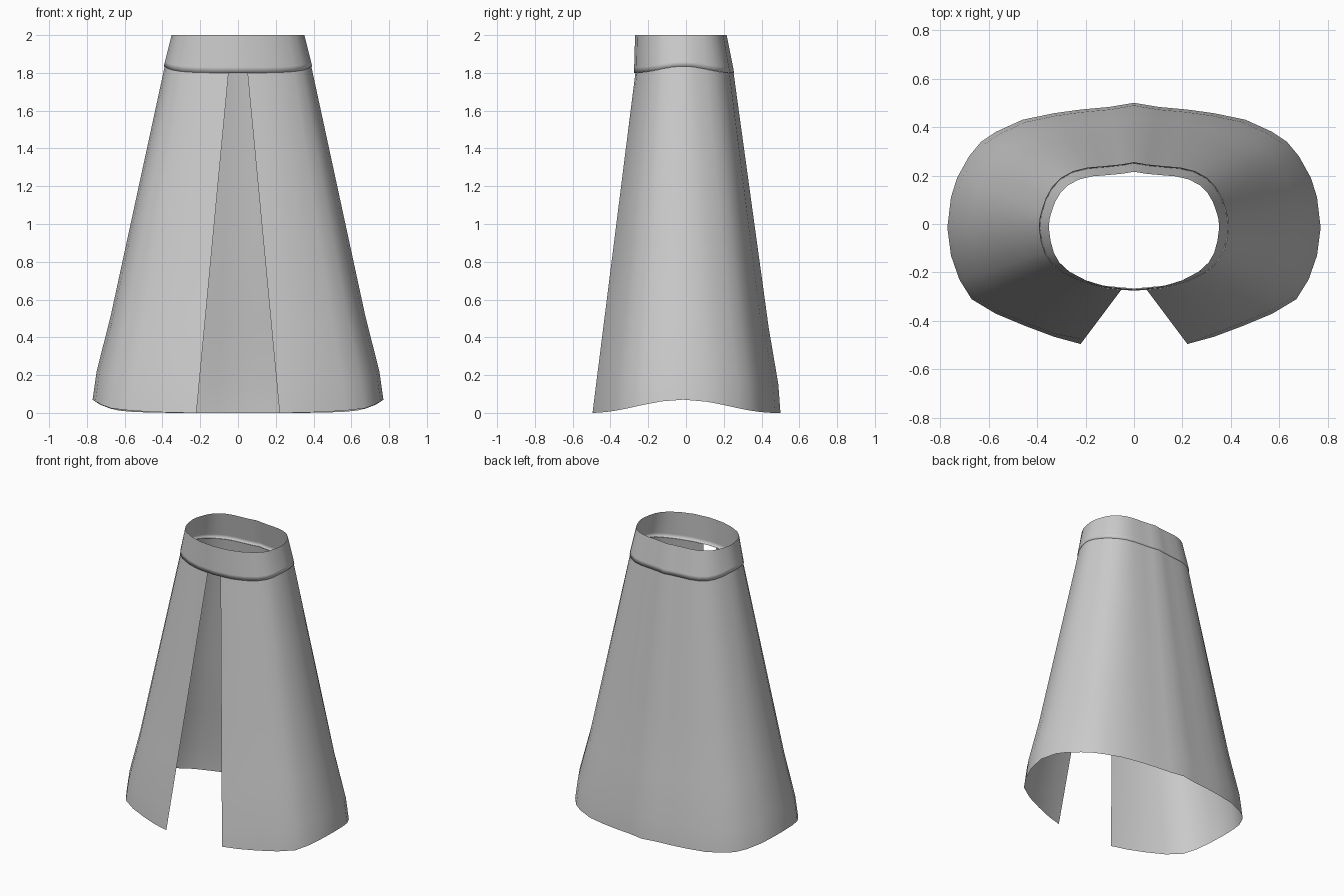
import bpy
import bmesh
from math import cos, pi

if "Cube" in bpy.data.objects:
    bpy.data.objects.remove(bpy.data.objects["Cube"], do_unlink=True)

grey = bpy.data.materials.new("grey cloth")
grey.use_nodes = True
COLOUR = (0.6, 0.6, 0.6, 1)
grey.diffuse_color = COLOUR
grey.node_tree.nodes["Principled BSDF"].inputs["Base Color"].default_value = COLOUR

# Half outlines, running from the centre back around the side to the front slit
HEM = [(0, .5), (.10, .483), (.22, .472), (.33, .457), (.46, .43), (.57, .38),
       (.63, .34), (.68, .28), (.73, .19), (.755, .11), (.77, -.015), (.755, -.13),
       (.72, -.23), (.67, -.31), (.57, -.37), (.45, -.42), (.33, -.465), (.22, -.495)]
WAIST = [(0, .252), (.05, .243), (.12, .236), (.19, .23), (.25, .215), (.30, .187),
         (.335, .15), (.36, .105), (.378, .05), (.385, .02), (.388, -.015), (.38, -.07),
         (.365, -.12), (.34, -.16), (.295, -.198), (.22, -.234), (.13, -.26), (.05, -.268)]


def lifted(outline, base, rise, depth):
    """Give an outline a height that rises in a soft wave towards the sides."""
    return [(x, y, base + rise * (.5 + .5 * cos(pi * min(abs(y + .015) / depth, 1))))
            for x, y in outline]


def blend(a, b, t):
    return [tuple(p + (q - p) * t for p, q in zip(u, v)) for u, v in zip(a, b)]


def scaled(row, sx, back, front, z=None, drop=0):
    return [(x * sx, y * (back if y > 0 else front), h - drop if z is None else z)
            for x, y, h in row]


def loft(name, rows, closed):
    """Skin half rows listed top to bottom, mirrored across x."""
    bm = bmesh.new()
    rings = []
    for row in rows:
        end = -1 if closed else None
        other = [(-x, y, z) for x, y, z in row[1:end]]
        rings.append([bm.verts.new(p) for p in other[::-1] + row])
    for a, b in zip(rings, rings[1:]):
        n = len(a)
        for i in range(n if closed else n - 1):
            j = (i + 1) % n
            bm.faces.new((a[i], a[j], b[j], b[i]))
    # Outward normals: the centre back face must look towards +y
    bm.normal_update()
    probe = max(bm.faces, key=lambda f: f.calc_center_median().y)
    if probe.normal.y < 0:
        bmesh.ops.reverse_faces(bm, faces=bm.faces[:])
    mesh = bpy.data.meshes.new(name)
    bm.to_mesh(mesh)
    bm.free()
    mesh.materials.append(grey)
    mesh.shade_smooth()
    obj = bpy.data.objects.new(name, mesh)
    bpy.context.collection.objects.link(obj)
    return obj


# Flared skirt panel, open at the front, easing inward just above the hem
hem = lifted(HEM, 0, .07, .49)
waist = lifted(WAIST, 1.8, .035, .26)
rows = [blend(waist, hem, t) for t in (0, .25, .5, .75)]
ease = [(x * .972, y * .978, z + .15) for x, y, z in hem]
ease[-1] = blend([waist[-1]], [hem[-1]], .915)[0]
loft("skirt_panel", rows + [ease, hem], closed=False)

# Waistband, a tapered ring with a small turned-under lower edge
edge = lifted(WAIST + [(0, -.272)], 1.8, .035, .26)
edge = scaled(edge, 1.012, 1.012, 1.012)
top = scaled(edge, .895, .845, .98, z=2)
lip = scaled(edge, .965, .955, .965, drop=-.002)
loft("waistband", [top, blend(top, edge, .5), blend(top, edge, .85), edge, lip], closed=True)
